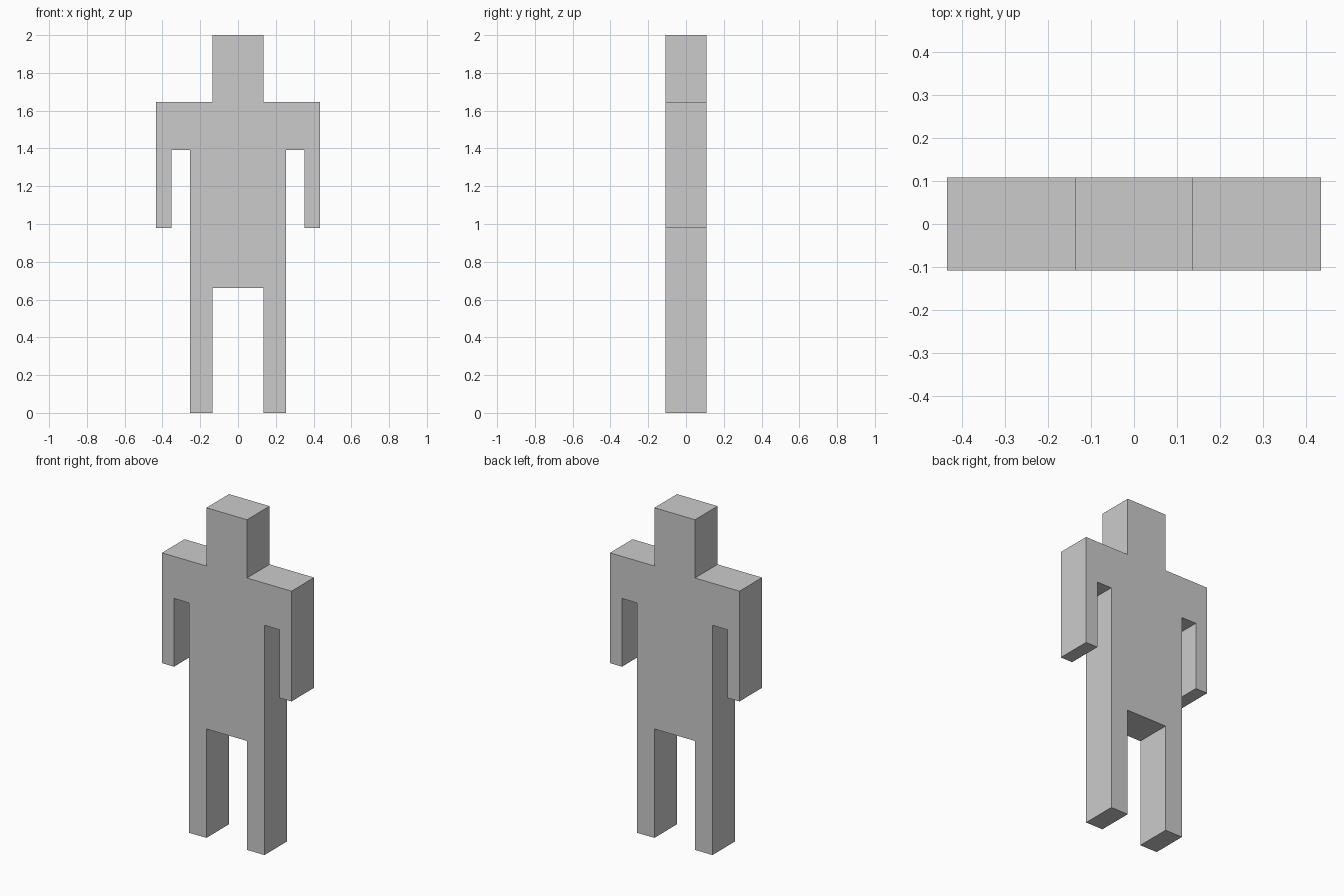
import bpy
import bmesh

if "Cube" in bpy.data.objects:
    bpy.data.objects.remove(bpy.data.objects["Cube"])

HALF_DEPTH = 0.108

# Right half of the figure's outline (x, z), from crotch up to head
half = [
    (0.136, 0.66), (0.136, 0.0), (0.253, 0.0),         # leg
    (0.253, 1.392), (0.353, 1.392),                    # side and armpit
    (0.353, 0.979), (0.434, 0.979), (0.434, 1.647),    # arm and shoulder
    (0.136, 1.647), (0.136, 2.0),                      # neck and head
]
outline = half + [(-x, z) for x, z in reversed(half)]

# Extrude the mirrored outline into a flat slab figure
bm = bmesh.new()
front = bm.faces.new([bm.verts.new((x, -HALF_DEPTH, z)) for x, z in outline])
result = bmesh.ops.extrude_face_region(bm, geom=[front], use_keep_orig=True)
back = [v for v in result["geom"] if isinstance(v, bmesh.types.BMVert)]
bmesh.ops.translate(bm, verts=back, vec=(0, 2 * HALF_DEPTH, 0))
bmesh.ops.recalc_face_normals(bm, faces=bm.faces)

mesh = bpy.data.meshes.new("blocky_figure")
bm.to_mesh(mesh)
bm.free()
figure = bpy.data.objects.new("blocky_figure", mesh)
bpy.context.collection.objects.link(figure)
